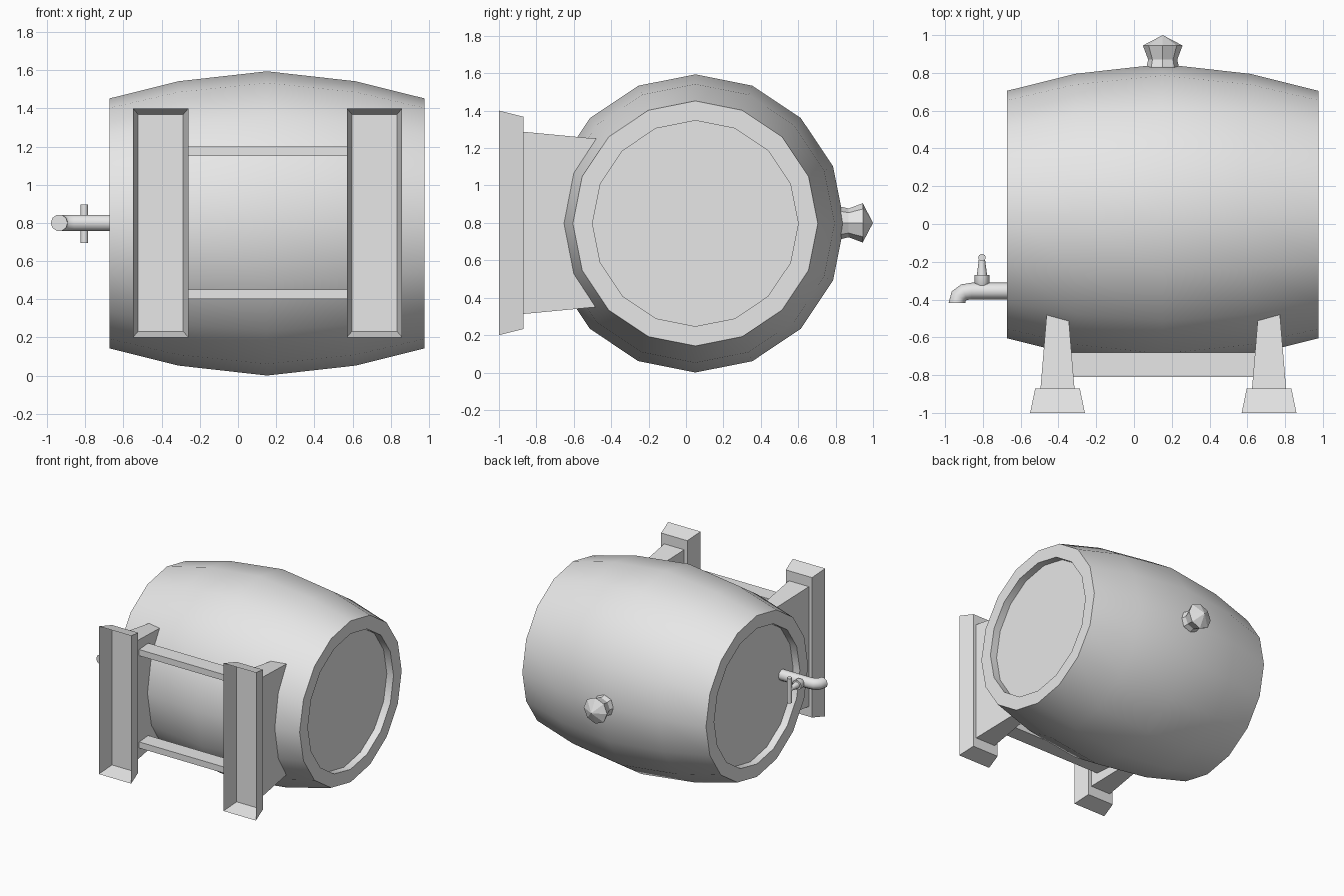
import bpy, bmesh, math
from mathutils import Matrix, Vector

if "Cube" in bpy.data.objects:
    bpy.data.objects.remove(bpy.data.objects["Cube"])

grey = bpy.data.materials.new("plain grey")
grey.use_nodes = True
colour = (0.8, 0.8, 0.8, 1)
grey.diffuse_color = colour
grey.node_tree.nodes["Principled BSDF"].inputs["Base Color"].default_value = colour

MID_X, MID_Y, MID_Z = 0.152, 0.05, 0.797
ALONG_X = Matrix.Rotation(math.pi / 2, 4, 'Y')
ALONG_Y = Matrix.Rotation(-math.pi / 2, 4, 'X')
ALONG_Z = Matrix.Identity(4)


def finish(name, bm, smooth=None):
    bmesh.ops.recalc_face_normals(bm, faces=bm.faces)
    mesh = bpy.data.meshes.new(name)
    bm.to_mesh(mesh)
    bm.free()
    mesh.materials.append(grey)
    obj = bpy.data.objects.new(name, mesh)
    bpy.context.collection.objects.link(obj)
    if smooth:
        bpy.ops.object.select_all(action='DESELECT')
        obj.select_set(True)
        bpy.context.view_layer.objects.active = obj
        bpy.ops.object.shade_smooth_by_angle(angle=math.radians(smooth))
    return obj


def lathe(name, profile, sides, place, axis, smooth=None):
    """Turn (radius, height) points about an axis, closing both ends."""
    bm = bmesh.new()
    rings = []
    for radius, height in profile:
        ring = []
        for i in range(sides):
            a = math.tau * i / sides
            ring.append(bm.verts.new((radius * math.cos(a), radius * math.sin(a), height)))
        rings.append(ring)
    for low, high in zip(rings, rings[1:]):
        for i in range(sides):
            j = (i + 1) % sides
            bm.faces.new((low[i], low[j], high[j], high[i]))
    bm.faces.new(rings[0][::-1])
    bm.faces.new(rings[-1])
    bmesh.ops.remove_doubles(bm, verts=bm.verts, dist=0.0001)
    bm.transform(Matrix.Translation(place) @ axis)
    return finish(name, bm, smooth)


def block(name, x, z, front, back, open_front=False):
    """Tapered block; front and back are (y, half width, half height)."""
    bm = bmesh.new()
    rings = []
    for y, w, h in (front, back):
        rings.append([bm.verts.new((x + sx * w, y, z + sz * h))
                      for sx, sz in ((-1, -1), (1, -1), (1, 1), (-1, 1))])
    for i in range(4):
        j = (i + 1) % 4
        bm.faces.new((rings[0][i], rings[0][j], rings[1][j], rings[1][i]))
    bm.faces.new(rings[1][::-1])
    if not open_front:
        bm.faces.new(rings[0])
    return finish(name, bm)


# Barrel with bulging staves and a recessed lid at each end
half = [(0.55, 0.765), (0.55, 0.825), (0.655, 0.825), (0.745, 0.463)]
barrel = [(r, -h) for r, h in half] + [(MID_Z, 0)] + half[::-1]
lathe("barrel", barrel, 16, (MID_X, MID_Y, MID_Z), ALONG_X, 30)

# Bung in the side of the barrel
lathe("bung", [(0.085, 0.78), (0.085, 0.835), (0.077, 0.87), (0.105, 0.945), (0, 1.0)],
      8, (MID_X, 0, 0.8), ALONG_Y)

# Two stands, each a leg and a hollow foot, joined by crossbars
for side, x in (("right", -0.405), ("left", 0.715)):
    block(side + "_foot", x, 0.8, (-1.0, 0.145, 0.6), (-0.87, 0.118, 0.568), open_front=True)
    block(side + "_leg", x, 0.8, (-0.87, 0.09, 0.487), (-0.45, 0.055, 0.447))
for level, z in (("lower", 0.425), ("upper", 1.175)):
    block(level + "_crossbar", 0.155, z, (-0.81, 0.49, 0.025), (-0.68, 0.49, 0.025))


# Tap pipe with a bent spout
TAP_Y, TAP_R, SIDES = -0.355, 0.044, 10
path = [Vector(p) for p in ((-0.58, TAP_Y), (-0.86, TAP_Y), (-0.9, -0.361),
                            (-0.929, -0.382), (-0.937, -0.417))]
bm = bmesh.new()
rings = []
for k, p in enumerate(path):
    before, after = path[max(k - 1, 0)], path[min(k + 1, len(path) - 1)]
    d = (after - before).normalized() if k < len(path) - 1 else Vector((0, -1))
    ring = []
    for i in range(SIDES):
        a = math.tau * i / SIDES
        across = TAP_R * math.cos(a)
        ring.append(bm.verts.new((p.x - d.y * across, p.y + d.x * across,
                                  0.8 + TAP_R * math.sin(a))))
    rings.append(ring)
for low, high in zip(rings, rings[1:]):
    for i in range(SIDES):
        j = (i + 1) % SIDES
        bm.faces.new((low[i], low[j], high[j], high[i]))
bm.faces.new(rings[0])
bm.faces.new(rings[-1])
finish("tap_pipe", bm, 50)

# Tap valve and its cross handle
lathe("tap_valve", [(0.025, -0.34), (0.04, -0.31), (0.04, -0.27), (0.027, -0.27), (0.015, -0.175)],
      10, (-0.805, 0, 0.8), ALONG_Y, 40)
lathe("tap_handle", [(0.02, -0.1), (0.02, 0.1)], 10, (-0.805, -0.178, 0.795), ALONG_Z, 40)
